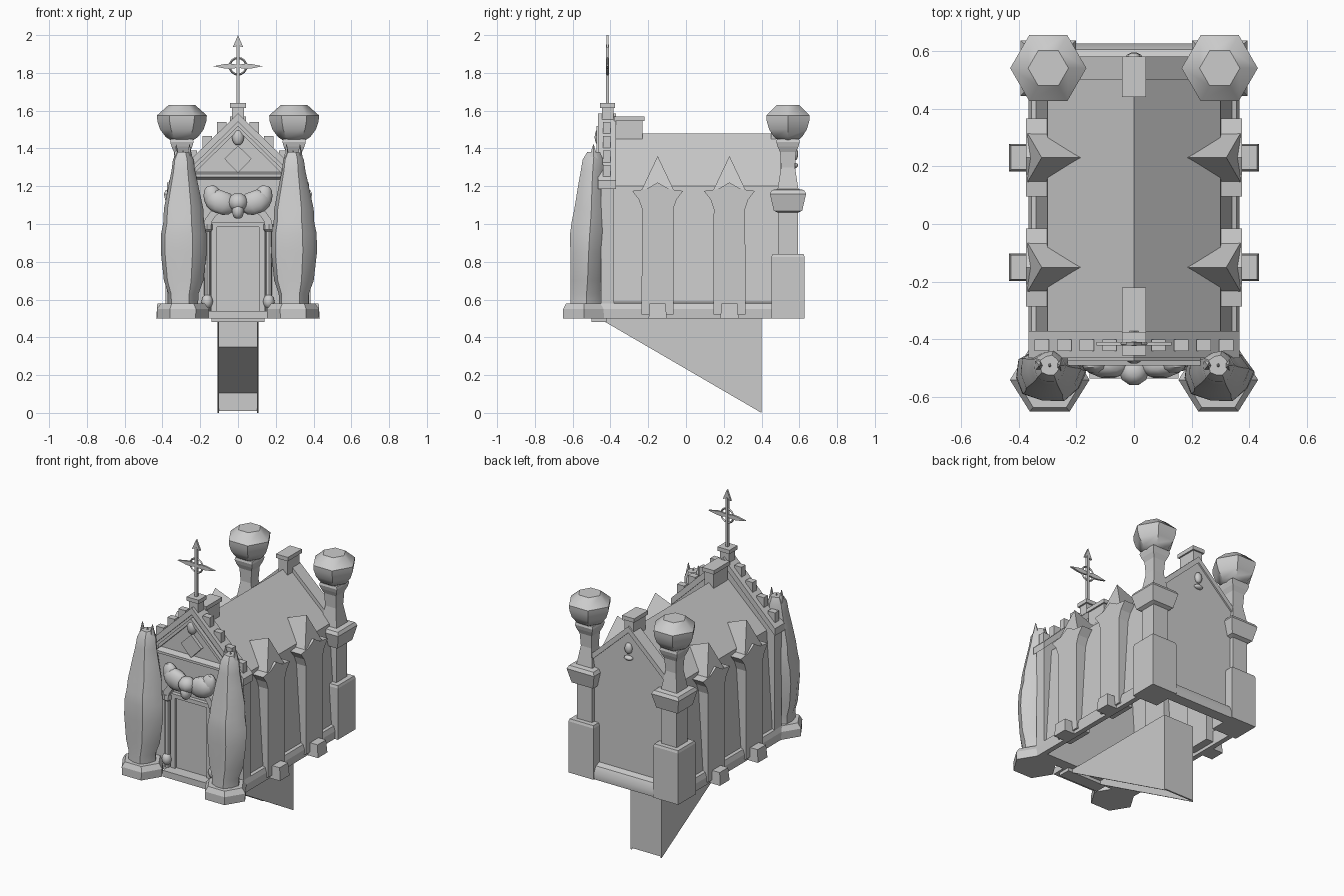
import bpy, bmesh, math
from mathutils import Vector, Matrix

old = bpy.data.objects.get("Cube")
if old:
    bpy.data.objects.remove(old, do_unlink=True)

stone = bpy.data.materials.new("grey stone")
stone.use_nodes = True
COL = (0.6, 0.6, 0.6, 1)
stone.diffuse_color = COL
stone.node_tree.nodes["Principled BSDF"].inputs["Base Color"].default_value = COL


def mesh(name, verts, faces, smooth=None):
    me = bpy.data.meshes.new(name)
    me.from_pydata([tuple(v) for v in verts], [], faces)
    bm = bmesh.new()
    bm.from_mesh(me)
    bmesh.ops.recalc_face_normals(bm, faces=bm.faces)
    bm.to_mesh(me)
    bm.free()
    me.materials.append(stone)
    if smooth:
        me.polygons.foreach_set("use_smooth", [True] * len(me.polygons))
        me.set_sharp_from_angle(angle=math.radians(smooth))
    ob = bpy.data.objects.new(name, me)
    bpy.context.collection.objects.link(ob)
    return ob


def skin(name, rings, smooth=None):
    """Closed solid through rings of equal length."""
    n = len(rings[0])
    faces = [list(range(n)), [(len(rings) - 1) * n + i for i in range(n)]]
    for r in range(len(rings) - 1):
        for i in range(n):
            j = (i + 1) % n
            faces.append([r * n + i, r * n + j, (r + 1) * n + j, (r + 1) * n + i])
    return mesh(name, [v for ring in rings for v in ring], faces, smooth)


def box(name, x, y, z):
    return skin(name, [[(x[0], y[0], h), (x[1], y[0], h), (x[1], y[1], h), (x[0], y[1], h)] for h in z])


def prism(name, pts, lo, hi, axis="y", smooth=None):
    """Extrude a (u, z) outline along y or x."""
    put = (lambda u, z, t: (u, t, z)) if axis == "y" else (lambda u, z, t: (t, u, z))
    return skin(name, [[put(u, z, t) for u, z in pts] for t in (lo, hi)], smooth)


def loft(name, x, y, levels, n=4, turn=0.0, smooth=None, pleat=0.0):
    """Stack of n-sided sections given as (z, rx, ry, y shift)."""
    rings = []
    for z, rx, ry, dy in levels:
        ring = []
        for i in range(n):
            a = turn + math.tau * i / n
            k = 1 + pleat * (-1) ** i
            ring.append((x + rx * k * math.cos(a), y + dy + ry * k * math.sin(a), z))
        rings.append(ring)
    return skin(name, rings, smooth)


def square(name, x, y, levels):
    q = math.sqrt(2)
    return loft(name, x, y, [(z, r * q, r * q, 0) for z, r in levels], 4, math.pi / 4)


def ball(name, c, r, tilt=0.0, n=10):
    rot = Matrix.Rotation(tilt, 3, "Y")
    rings = []
    for k in range(1, 8):
        p = math.pi * k / 8
        rings.append([Vector(c) + rot @ Vector((r[0] * math.sin(p) * math.cos(math.tau * i / n),
                      r[1] * math.sin(p) * math.sin(math.tau * i / n), -r[2] * math.cos(p))) for i in range(n)])
    return skin(name, rings, 50)


def gable(name, rise, y0, y1, w, foot, wide=0.04):
    """Sloped coping strips on both sides of a gable."""
    for s in (-1, 1):
        prism(name, [(0, rise), (s * w, foot), (s * w, foot - wide), (0, rise - wide)], y0, y1)


# Stair passage below ground
slope = [(-0.46, 0.5), (0.4, 0.5), (0.4, 0.0)]
for s in (-1, 1):
    prism("passage_side", slope, s * 0.108, s * 0.1, "x")
prism("passage_roof", [(-0.03, 0.5), (-0.03, 0.35), (0.4, 0.1), (0.4, 0.5)], -0.1, 0.1, "x")
box("passage_back", (-0.1, 0.1), (0.39, 0.4), (0.01, 0.12))

# Main hall and roof, open underneath
outline = [(0.345, 0.5), (0.3, 1.2), (0, 1.48), (-0.3, 1.2), (-0.345, 0.5)]
n = len(outline)
mesh("hall", [(x, y, z) for y in (-0.42, 0.57) for x, z in outline],
     [list(range(n)), list(range(n, 2 * n))] + [(i, i + 1, n + i + 1, n + i) for i in range(n - 1)])
for s in (-1, 1):
    prism("side_plinth", [(s * 0.33, 0.5), (s * 0.362, 0.5), (s * 0.365, 0.55), (s * 0.355, 0.58), (s * 0.33, 0.59)],
          -0.45, 0.5)
prism("back_plinth", [(0.55, 0.5), (0.62, 0.5), (0.625, 0.54), (0.605, 0.58), (0.56, 0.595)], -0.25, 0.25, "x", 40)

# Back gable with its small ornament
gable("back_coping", 1.51, 0.5, 0.58, 0.3, 1.23)
ball("back_ornament_head", (0, 0.575, 1.37), (0.025, 0.02, 0.035))
ball("back_ornament_base", (0, 0.575, 1.31), (0.03, 0.02, 0.014))

# Front gable
prism("front_gable", [(-0.355, 0.5), (0.355, 0.5), (0.355, 1.2), (0, 1.54), (-0.355, 1.2)], -0.45, -0.38)
gable("front_coping", 1.585, -0.465, -0.37, 0.365, 1.23, 0.045)
gable("front_rake", 1.52, -0.475, -0.45, 0.23, 1.295, 0.025)
prism("cornice", [(-0.45, 1.235), (-0.49, 1.25), (-0.49, 1.265), (-0.45, 1.275)], -0.23, 0.23, "x")
prism("gable_diamond", [(0, 1.27), (0.072, 1.345), (0, 1.415), (-0.072, 1.345)], -0.472, -0.44)
ball("gable_oval", (0, -0.46, 1.46), (0.032, 0.025, 0.045))
for s in (-1, 1):
    for k in range(4):
        x = 0.085 + 0.078 * k
        z = 1.585 - x * 0.97
        box("gable_block", (s * x - 0.025, s * x + 0.025), (-0.44, -0.4), (z - 0.03, z + 0.038))

# Ridge blocks
for name, y0, y1, top in (("front_finial", -0.445, -0.385, 1.64), ("front_ridge_block", -0.37, -0.23, 1.57),
                          ("back_ridge_block", 0.45, 0.57, 1.57)):
    box(name, (-0.032, 0.032), (y0, y1), (1.42, top - 0.02))
    box(name + "_cap", (-0.042, 0.042), (y0 - 0.01, y1 + 0.01), (top - 0.025, top))

# Cross with ring
Y, H = -0.415, 1.835
box("cross_pole", (-0.008, 0.008), (Y - 0.008, Y + 0.008), (1.63, 1.95))
prism("cross_tip", [(-0.028, 1.935), (0, 1.945), (0.028, 1.935), (0, 2.0)], Y - 0.006, Y + 0.006)
for s in (-1, 1):
    prism("cross_arm", [(0, H - 0.008), (s * 0.04, H - 0.014), (s * 0.07, H - 0.012), (s * 0.13, H),
                        (s * 0.07, H + 0.012), (s * 0.04, H + 0.014), (0, H + 0.008)], Y - 0.006, Y + 0.006)
bpy.ops.mesh.primitive_torus_add(location=(0, Y, H), rotation=(math.pi / 2, 0, 0), major_radius=0.044,
                                 minor_radius=0.006, major_segments=16, minor_segments=4)
ring = bpy.context.object
ring.name = "cross_ring"
ring.data.materials.append(stone)

for s in (-1, 1):
    # Back corner pillars with urns
    px, py = s * 0.297, 0.54
    square("pillar_base", px, py, [(0.5, 0.088), (0.825, 0.088), (0.84, 0.083)])
    square("pillar_shaft", px, py, [(0.83, 0.053), (1.06, 0.053), (1.07, 0.075), (1.16, 0.096), (1.18, 0.085),
                                    (1.185, 0.055), (1.3, 0.037), (1.38, 0.042), (1.41, 0.055), (1.435, 0.062),
                                    (1.45, 0.058)])
    loft("pillar_urn", px, py, [(z, r, r, 0) for z, r in ((1.44, 0.055), (1.46, 0.085), (1.5, 0.115),
                                                         (1.545, 0.13), (1.575, 0.132), (1.63, 0.07))], 6, 0, 45)

    # Side buttresses with pointed dormers
    for cy in (-0.15, 0.23):
        square("buttress_foot", s * 0.385, cy, [(0.5, 0.048), (0.58, 0.042)])
        prism("buttress_shaft", [(cy - 0.085, 0.52), (cy + 0.085, 0.52), (cy + 0.083, 1.08), (cy + 0.1, 1.13),
                                 (cy + 0.135, 1.175), (cy + 0.06, 1.185), (cy, 1.22), (cy - 0.06, 1.185),
                                 (cy - 0.135, 1.175), (cy - 0.1, 1.13), (cy - 0.083, 1.08)],
              s * 0.28, s * 0.375, "x")
        mesh("buttress_spire", [(s * 0.372, cy - 0.09, 1.17), (s * 0.372, cy + 0.09, 1.17),
                                (s * 0.26, cy + 0.09, 1.17), (s * 0.26, cy - 0.09, 1.17),
                                (s * 0.32, cy, 1.36), (s * 0.18, cy, 1.305)],
             [(0, 1, 4), (1, 2, 5, 4), (0, 4, 5, 3), (2, 3, 5), (0, 3, 2, 1)])

    # Statue plinths and draped, crowned figures
    sx = s * 0.292
    loft("statue_plinth", sx, -0.54, [(0.5, 0.135, 0.127, 0), (0.55, 0.138, 0.127, 0), (0.58, 0.115, 0.11, 0)], 6)
    loft("statue_robe", sx, -0.54, [(0.57, 0.078, 0.082, 0.005), (0.63, 0.08, 0.08, 0.005),
                                    (0.7, 0.105, 0.085, 0.01), (0.85, 0.122, 0.092, 0.015),
                                    (0.95, 0.12, 0.098, 0.02), (1.01, 0.108, 0.095, 0.025),
                                    (1.08, 0.105, 0.085, 0.03), (1.2, 0.08, 0.07, 0.035),
                                    (1.28, 0.063, 0.06, 0.04), (1.34, 0.055, 0.055, 0.045),
                                    (1.38, 0.035, 0.035, 0.05)],
         10, 0.1, 40, 0.04)
    for dx, top in ((-0.035, 1.42), (0, 1.39), (0.035, 1.42)):
        loft("statue_crown_point", sx + dx, -0.49, [(1.33, 0.02, 0.03, 0), (top, 0.002, 0.002, 0)], 5)

    # Door columns and wings
    loft("door_column", s * 0.163, -0.475, [(0.54, 0.018, 0.018, 0), (0.96, 0.018, 0.018, 0), (0.97, 0.028, 0.028, 0),
                                            (1.0, 0.028, 0.028, 0)], 8, 0, 40)
    ball("door_column_foot", (s * 0.163, -0.48, 0.59), (0.03, 0.03, 0.038))
    box("door_jamb", (s * 0.11, s * 0.14), (-0.475, -0.44), (0.52, 1.0))
    ball("wing", (s * 0.09, -0.49, 1.115), (0.085, 0.045, 0.065), s * -0.35)
    ball("wing_tip", (s * 0.13, -0.485, 1.135), (0.05, 0.035, 0.075), s * 0.3)

# Door, arch, skull and steps
arch = [(r * math.cos(a), 0.98 + r * 0.75 * math.sin(a)) for r, sweep in ((0.185, 1), (0.145, -1))
        for a in [math.pi * (k if sweep > 0 else 10 - k) / 10 for k in range(11)]]
prism("door_arch", arch, -0.495, -0.44)
box("door", (-0.11, 0.11), (-0.46, -0.44), (0.5, 0.99))
box("door_lintel", (-0.14, 0.14), (-0.475, -0.44), (0.985, 1.01))
ball("skull", (0, -0.51, 1.115), (0.052, 0.05, 0.05))
ball("skull_jaw", (0, -0.52, 1.07), (0.032, 0.038, 0.045))
box("door_step", (-0.155, 0.155), (-0.535, -0.43), (0.5, 0.54))
box("step_lip", (-0.14, 0.14), (-0.5, -0.42), (0.48, 0.5))
